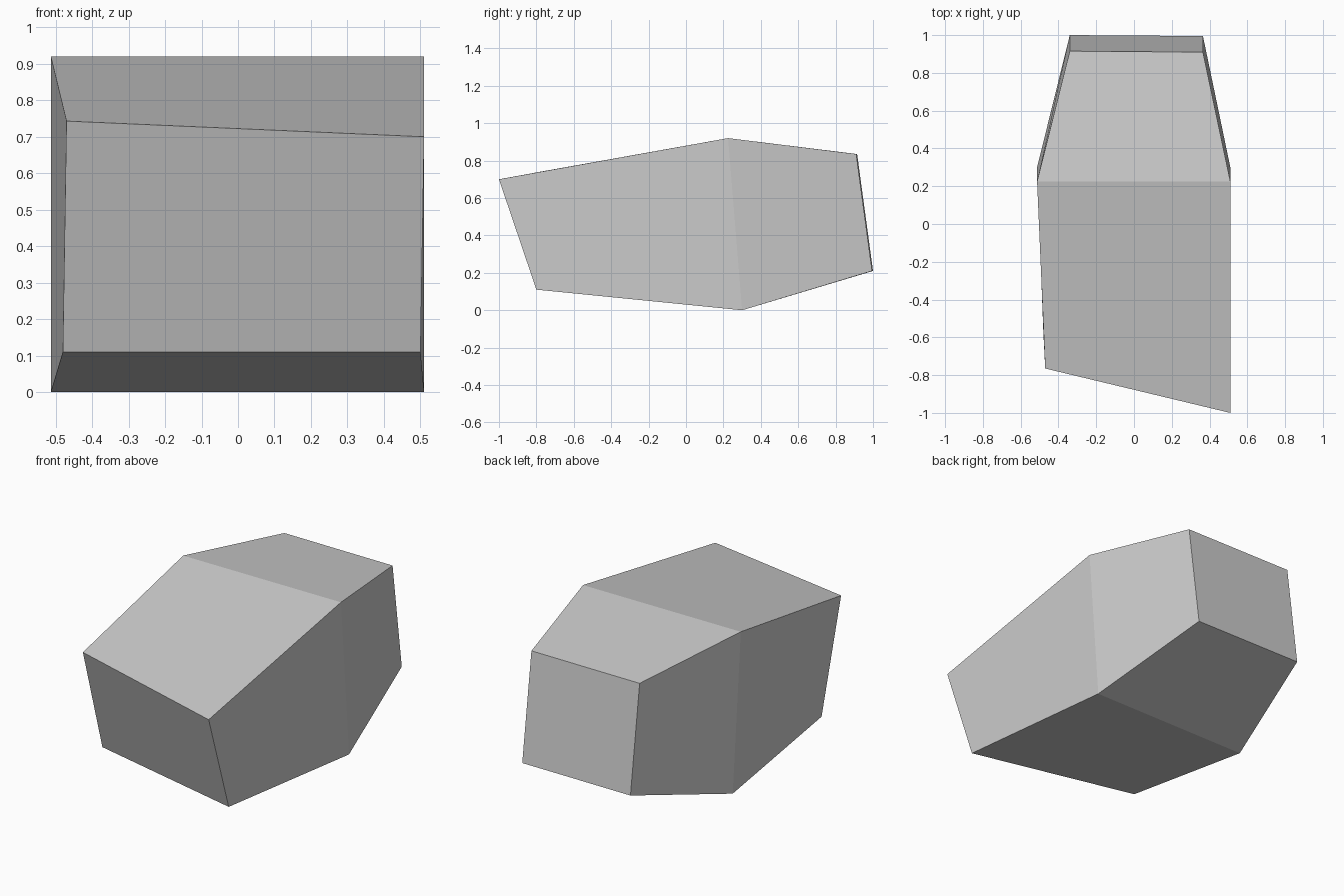
import bpy
import bmesh

default = bpy.data.objects.get("Cube")
if default:
    bpy.data.objects.remove(default, do_unlink=True)

# Single grey material
grey = bpy.data.materials.new("light_grey")
grey.use_nodes = True
colour = (0.6, 0.6, 0.6, 1)
grey.diffuse_color = colour
grey.node_tree.nodes["Principled BSDF"].inputs["Base Color"].default_value = colour

# Four-cornered cross-sections from front to back:
# bottom right, bottom left, top left, top right
sections = [
    [(-0.48, -0.57, 0.11), (0.50, -0.80, 0.11), (0.51, -1.0, 0.70), (-0.47, -0.765, 0.743)],
    [(-0.513, 0.30, 0), (0.51, 0.30, 0), (0.51, 0.225, 0.92), (-0.513, 0.225, 0.92)],
    [(-0.34, 1.0, 0.21), (0.365, 0.995, 0.21), (0.365, 0.91, 0.835), (-0.34, 0.915, 0.835)],
]

# Loft the sections into a closed block
bm = bmesh.new()
rings = [[bm.verts.new(p) for p in section] for section in sections]
for a, b in zip(rings, rings[1:]):
    for i in range(4):
        j = (i + 1) % 4
        bm.faces.new((a[i], a[j], b[j], b[i]))
bm.faces.new(rings[0])
bm.faces.new(reversed(rings[-1]))
bmesh.ops.recalc_face_normals(bm, faces=bm.faces)

mesh = bpy.data.meshes.new("tapered_block")
bm.to_mesh(mesh)
bm.free()
mesh.materials.append(grey)
block = bpy.data.objects.new("tapered_block", mesh)
bpy.context.collection.objects.link(block)
